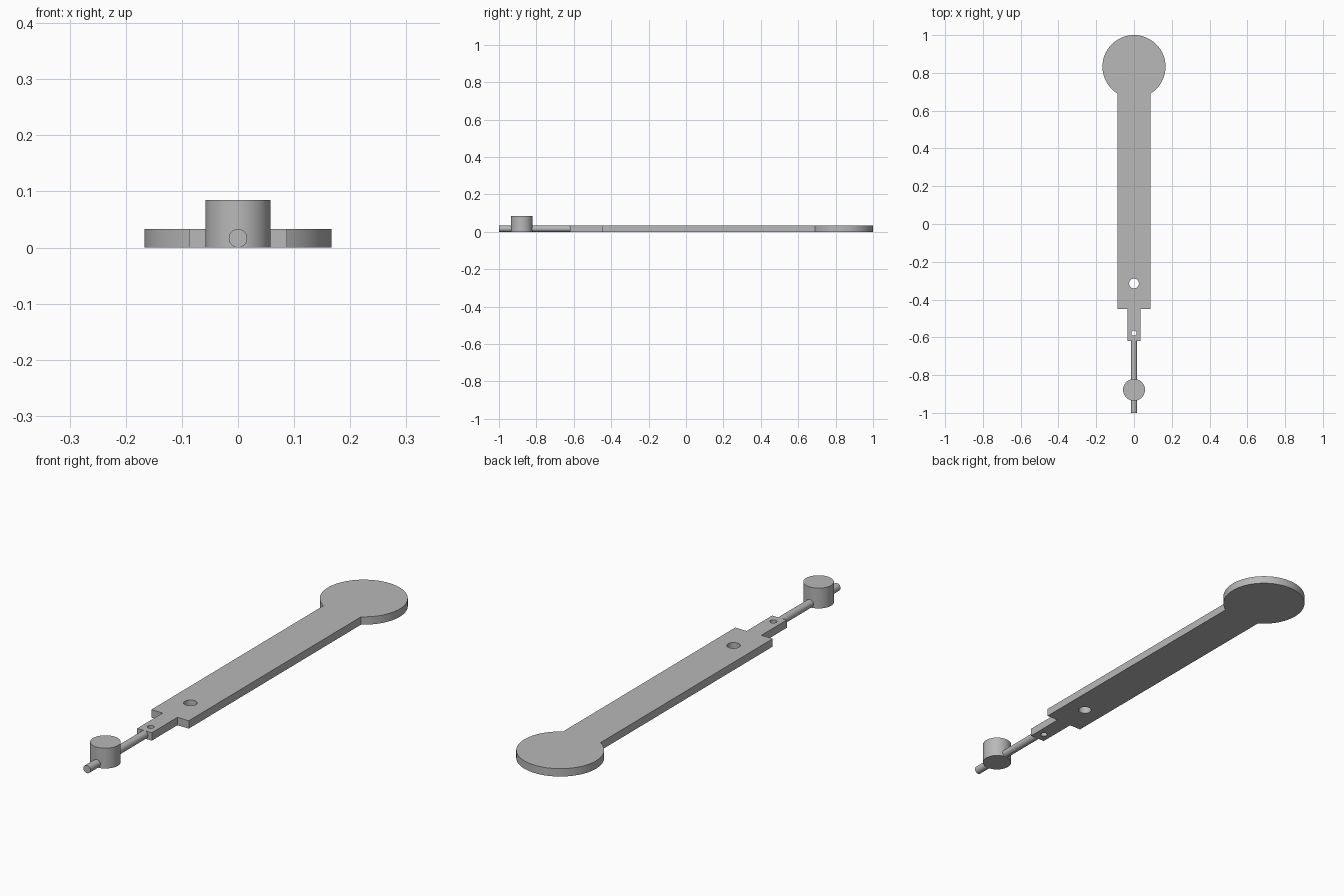
import bpy
import bmesh
from math import acos, asin, cos, sin, pi, radians
from mathutils import Matrix

cube = bpy.data.objects.get("Cube")
if cube:
    bpy.data.objects.remove(cube, do_unlink=True)

THICK = 0.033
ROD_R = THICK / 2

grey = bpy.data.materials.new("plain grey")
grey.use_nodes = True
colour = (0.48, 0.48, 0.48, 1)
grey.diffuse_color = colour
grey.node_tree.nodes["Principled BSDF"].inputs["Base Color"].default_value = colour


def finish(name, bm):
    """Turn a bmesh into a named grey object."""
    bmesh.ops.recalc_face_normals(bm, faces=bm.faces)
    mesh = bpy.data.meshes.new(name)
    bm.to_mesh(mesh)
    bm.free()
    mesh.materials.append(grey)
    obj = bpy.data.objects.new(name, mesh)
    bpy.context.collection.objects.link(obj)
    return obj


def cylinder(name, radius, depth, centre, tilt=0, sides=64):
    bm = bmesh.new()
    place = Matrix.Translation(centre) @ Matrix.Rotation(tilt, 4, "X")
    bmesh.ops.create_cone(bm, cap_ends=True, segments=sides, radius1=radius,
                          radius2=radius, depth=depth, matrix=place)
    return finish(name, bm)


def smooth(obj):
    bpy.ops.object.select_all(action="DESELECT")
    obj.select_set(True)
    bpy.context.view_layer.objects.active = obj
    bpy.ops.object.shade_smooth_by_angle(angle=radians(30))


# Flat arm: narrow tongue, wide bar and round paddle in one outline
paddle_r, paddle_y = 0.167, 0.833
bar_w, bar_y = 0.087, -0.45
tongue_w, tongue_y = 0.034, -0.619
start = -acos(bar_w / paddle_r)
sweep = pi - 2 * start
steps = 80
outline = [(-bar_w, bar_y), (-tongue_w, bar_y), (-tongue_w, tongue_y),
           (tongue_w, tongue_y), (tongue_w, bar_y), (bar_w, bar_y)]
for i in range(steps + 1):
    a = start + sweep * i / steps
    outline.append((paddle_r * cos(a), paddle_y + paddle_r * sin(a)))

bm = bmesh.new()
base = bm.faces.new([bm.verts.new((x, y, 0)) for x, y in outline])
top = bmesh.ops.extrude_face_region(bm, geom=[base])["geom"]
bmesh.ops.translate(bm, vec=(0, 0, THICK),
                    verts=[v for v in top if isinstance(v, bmesh.types.BMVert)])
arm = finish("flat_arm", bm)

# Two round holes drilled through the arm
smooth(arm)
for radius, y in ((0.026, -0.315), (0.0135, -0.578)):
    drill = cylinder("hole_cutter", radius, 0.2, (0, y, 0), sides=40)
    drill.hide_render = True
    cut = arm.modifiers.new("hole", "BOOLEAN")
    cut.object = drill
    cut.solver = "EXACT"
    bpy.context.view_layer.objects.active = arm
    bpy.ops.object.modifier_apply(modifier=cut.name)
    bpy.data.objects.remove(drill, do_unlink=True)
smooth(arm)

# Thin rod running forward from the tongue
rod_length = 1 + tongue_y
smooth(cylinder("rod", ROD_R, rod_length,
                (0, tongue_y - rod_length / 2, ROD_R), tilt=pi / 2, sides=32))

# Upright drum threaded on the rod
drum_h = 0.085
smooth(cylinder("drum_weight", 0.058, drum_h, (0, -0.878, drum_h / 2)))
